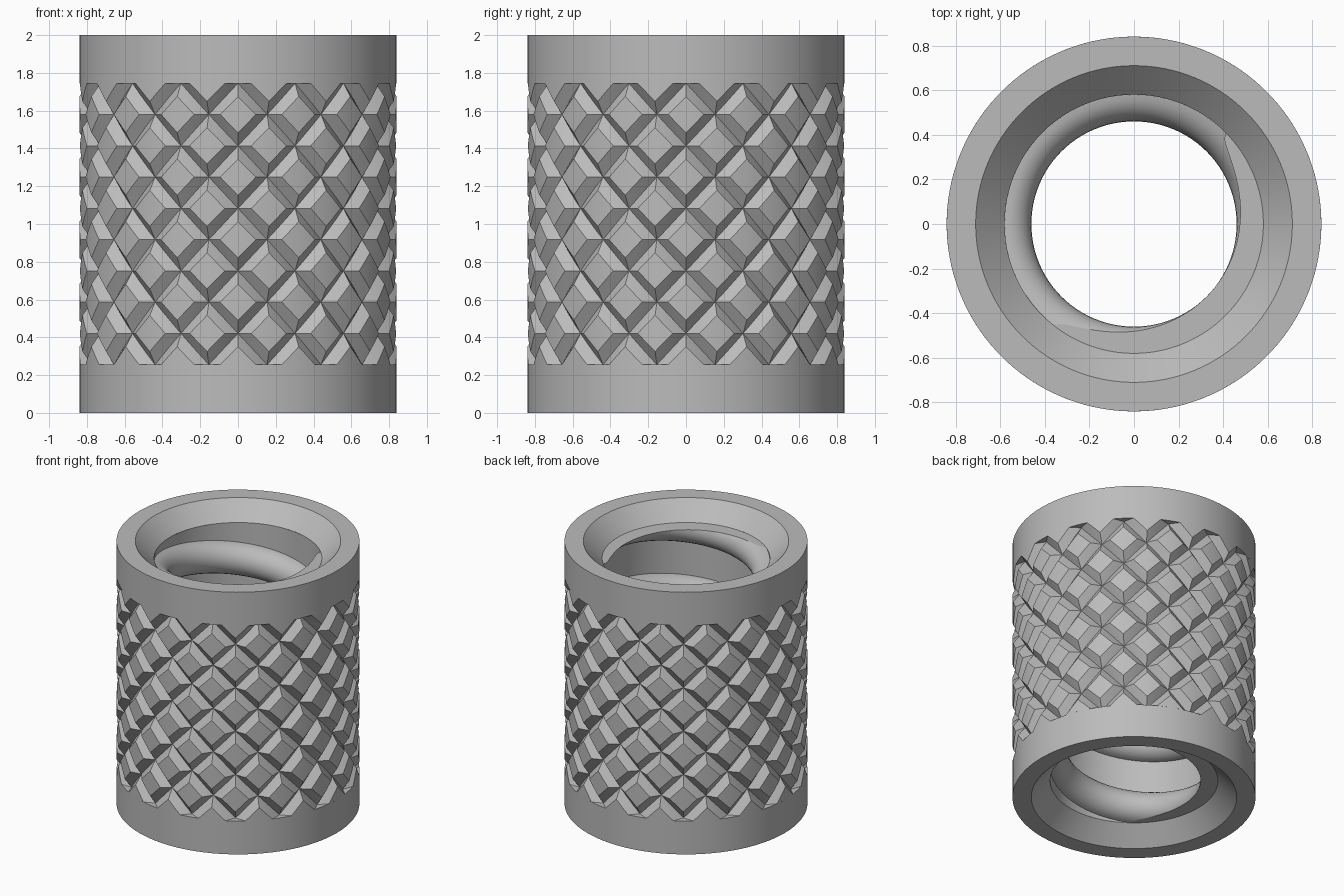
import bpy, bmesh, math
from mathutils import Vector

if "Cube" in bpy.data.objects:
    bpy.data.objects.remove(bpy.data.objects["Cube"])

R, BORE, MINOR, MOUTH = 0.84, 0.58, 0.46, 0.71   # radii
Z_LO, Z_HI = 0.255, 1.745                        # knurled band
CH = 0.13                                        # countersink depth
STARTS, ROWS = 16, 9                             # knurl grooves / half rows
DEPTH, FLANK = 0.05, 0.07                        # groove depth, half width along a row
PITCH, RIDGE = 0.5, BORE - MINOR                 # inner thread

steel = bpy.data.materials.new("grey_steel")
steel.diffuse_color = (0.5, 0.5, 0.5, 1)
steel.use_nodes = True
steel.node_tree.nodes["Principled BSDF"].inputs["Base Color"].default_value = steel.diffuse_color


def polar(r, a, z):
    return Vector((r * math.sin(a), -r * math.cos(a), z))


def finish(bm, name):
    me = bpy.data.meshes.new(name)
    bm.to_mesh(me)
    bm.free()
    me.materials.append(steel)
    ob = bpy.data.objects.new(name, me)
    bpy.context.collection.objects.link(ob)
    bpy.ops.object.select_all(action='DESELECT')
    ob.select_set(True)
    bpy.context.view_layer.objects.active = ob
    bpy.ops.object.shade_smooth_by_angle(angle=math.radians(30))


def orient(bm, want):
    """Turn every face so that it looks along want(face centre, normal)."""
    bm.normal_update()
    for f in bm.faces:
        if f.normal.dot(want(f.calc_center_median(), f.normal)) < 0:
            f.normal_flip()


def collar(name, flip):
    """Plain end of the sleeve with its countersunk mouth."""
    n = 128
    prof = [(R, Z_HI), (R, 2), (MOUTH, 2), (BORE, 2 - CH)]
    bm = bmesh.new()
    rings = [[bm.verts.new(polar(r, math.tau * i / n, 2 - z if flip else z))
              for i in range(n)] for r, z in prof]
    for a, b in zip(rings, rings[1:]):
        for i in range(n):
            j = (i + 1) % n
            quad = [a[i], a[j], b[j], b[i]]
            bm.faces.new(quad[::-1] if flip else quad)
    finish(bm, name)


def knurl():
    """Diamond tiles with V-groove flanks, laid out flat then wrapped round."""
    bm = bmesh.new()
    du, dz = math.pi / STARTS, (Z_HI - Z_LO) / ROWS
    pu, pz = du - FLANK / R, dz - FLANK
    for row in range(ROWS + 1):
        zc = Z_HI - row * dz
        for s in range(STARTS):
            uc = 2 * du * s + (0 if row % 2 else du)

            def v(u, z, r):
                return bm.verts.new((uc + u, r, zc + z))

            for sz in (-1, 1):
                if (row == 0 and sz > 0) or (row == ROWS and sz < 0):
                    # flat walls where the grooves stop
                    for sx in (-1, 1):
                        bm.faces.new([v(sx * pu, 0, R), v(sx * du, 0, R),
                                      v(sx * du, 0, R - DEPTH)])
                    continue
                for sx in (-1, 1):
                    # quarter of the raised diamond and its sloped flank
                    bm.faces.new([v(0, 0, R), v(sx * pu, 0, R), v(0, sz * pz, R)])
                    bm.faces.new([v(sx * pu, 0, R), v(sx * du, 0, R - DEPTH),
                                  v(0, sz * dz, R - DEPTH), v(0, sz * pz, R)])
    bmesh.ops.remove_doubles(bm, verts=bm.verts, dist=1e-5)
    bmesh.ops.subdivide_edges(bm, edges=bm.edges[:], cuts=2, use_grid_fill=True)
    for vert in bm.verts:
        u, r, z = vert.co
        vert.co = polar(r, u, z)
    bmesh.ops.remove_doubles(bm, verts=bm.verts, dist=1e-5)
    orient(bm, lambda c, n: Vector((0, 0, 1 - c.z)) if abs(n.z) > 0.95
           else Vector((c.x, c.y, 0)))
    finish(bm, "knurled_band")


def ridge_z(t):
    """Height of the thread ridge at angle t, measured from +x."""
    return 1.99 + PITCH * (t / math.tau - 0.125)


def thread():
    """Bore with a rounded helical ridge, trimmed at both countersinks."""
    n, arc = 96, 14
    prof = [(BORE - RIDGE * math.sin(math.pi * k / arc),
             -RIDGE * math.cos(math.pi * k / arc)) for k in range(arc + 1)]
    prof.append((BORE, PITCH - RIDGE))
    bm = bmesh.new()
    prev = None
    for i in range(-5 * n, n + 1):
        t = math.tau * i / n
        col = [bm.verts.new((r * math.cos(t), r * math.sin(t), ridge_z(t) + z))
               for r, z in prof]
        if prev:
            for k in range(len(prof) - 1):
                bm.faces.new([prev[k], col[k], col[k + 1], prev[k + 1]])
        prev = col
    bmesh.ops.remove_doubles(bm, verts=bm.verts, dist=1e-5)
    for z, s in ((CH, -1), (2 - CH, 1)):
        bmesh.ops.bisect_plane(bm, geom=bm.verts[:] + bm.edges[:] + bm.faces[:],
                               plane_co=(0, 0, z), plane_no=(0, 0, s),
                               clear_outer=True)
    orient(bm, lambda c, n: Vector((-c.x, -c.y, 0)))
    finish(bm, "threaded_bore")


def thread_end(name, z, up):
    """Flat face where the ridge is cut off at a countersink."""
    n = 192
    bm = bmesh.new()
    cols = []
    for i in range(n):
        t = math.tau * i / n
        d = (z - ridge_z(t) + PITCH / 2) % PITCH - PITCH / 2
        r = BORE - math.sqrt(max(0, RIDGE ** 2 - d * d))
        cols.append((r, [bm.verts.new((q * math.cos(t), q * math.sin(t), z))
                         for q in (r, BORE)]))
    for i in range(n):
        (ra, a), (rb, b) = cols[i], cols[(i + 1) % n]
        if min(ra, rb) < BORE - 1e-4:
            quad = [a[0], a[1], b[1], b[0]]
            bm.faces.new(quad if up else quad[::-1])
    bmesh.ops.delete(bm, geom=[v for v in bm.verts if not v.link_faces], context='VERTS')
    finish(bm, name)


collar("top_collar", False)
collar("bottom_collar", True)
knurl()
thread()
thread_end("thread_end_top", 2 - CH, True)
thread_end("thread_end_bottom", CH, False)
